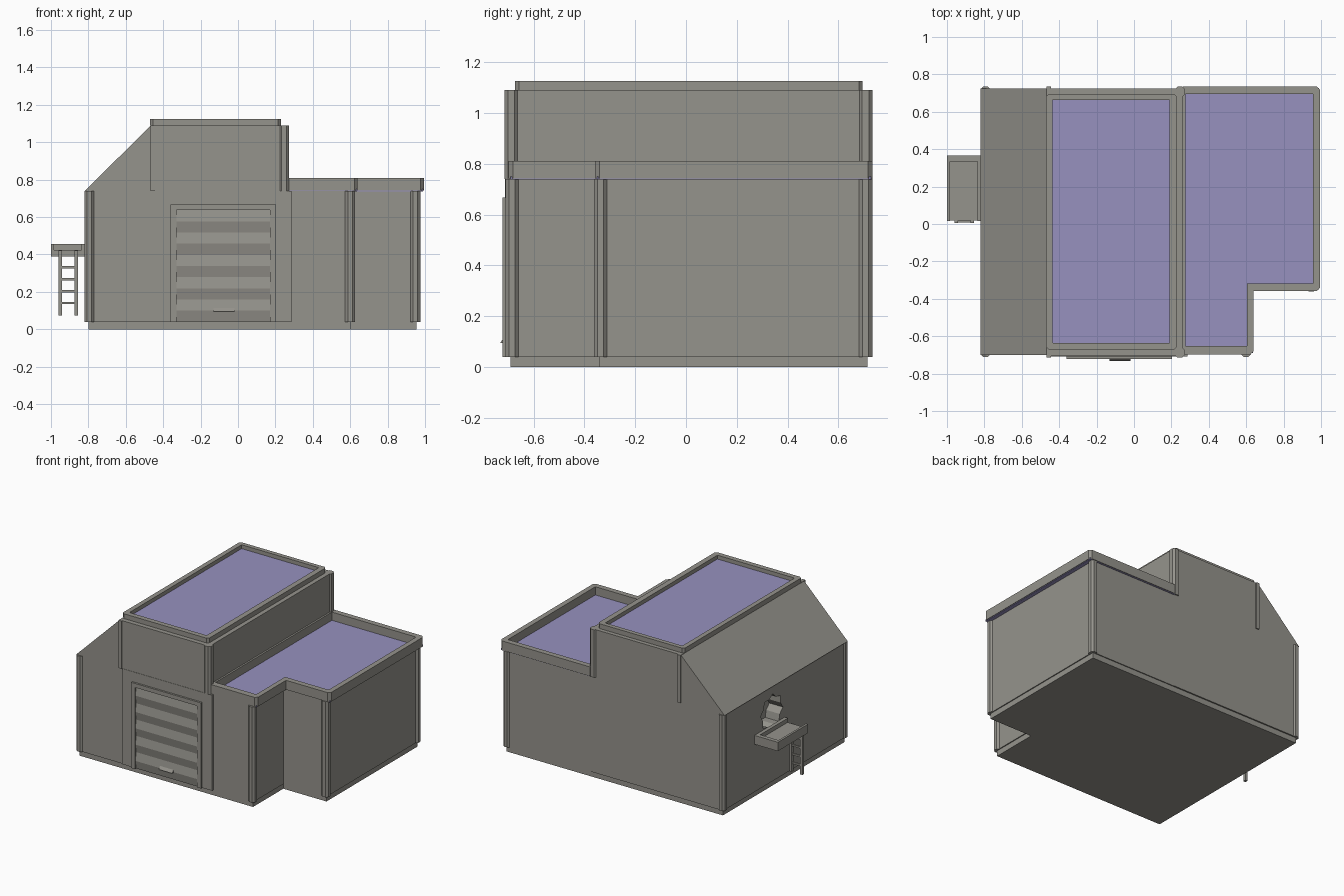
import bpy, bmesh, math
from mathutils import Vector

if "Cube" in bpy.data.objects:
    bpy.data.objects.remove(bpy.data.objects["Cube"])


def material(name, col):
    m = bpy.data.materials.new(name)
    m.diffuse_color = (*col, 1)
    m.use_nodes = True
    m.node_tree.nodes["Principled BSDF"].inputs["Base Color"].default_value = m.diffuse_color
    return m


GREY = material("concrete_grey", (0.30, 0.292, 0.262))
BLUE = material("roof_violet", (0.31, 0.285, 0.52))


def finish(name, bm, mat):
    bmesh.ops.recalc_face_normals(bm, faces=bm.faces)
    me = bpy.data.meshes.new(name)
    bm.to_mesh(me)
    bm.free()
    me.materials.append(mat)
    ob = bpy.data.objects.new(name, me)
    bpy.context.collection.objects.link(ob)
    return ob


def prism(name, pts, axis, a, b, mat=GREY):
    """Extrude a 2D profile along an axis (x: yz points, y: xz points, z: xy points)."""
    def co(p, t):
        return {"x": (t, p[0], p[1]), "y": (p[0], t, p[1]), "z": (p[0], p[1], t)}[axis]
    bm = bmesh.new()
    lo = [bm.verts.new(co(p, a)) for p in pts]
    hi = [bm.verts.new(co(p, b)) for p in pts]
    bm.faces.new(lo)
    bm.faces.new(hi)
    n = len(pts)
    for i in range(n):
        j = (i + 1) % n
        bm.faces.new((lo[i], lo[j], hi[j], hi[i]))
    return finish(name, bm, mat)


def rect(x0, x1, y0, y1, c=0.0):
    if not c:
        return [(x0, y0), (x1, y0), (x1, y1), (x0, y1)]
    return [(x0 + c, y0), (x1 - c, y0), (x1, y0 + c), (x1, y1 - c),
            (x1 - c, y1), (x0 + c, y1), (x0, y1 - c), (x0, y0 + c)]


def box(name, x0, x1, y0, y1, z0, z1, mat=GREY, c=0.0):
    return prism(name, rect(x0, x1, y0, y1, c), "z", z0, z1, mat)


def ring(name, outer, inner, z0, z1):
    """Parapet: closed loop between two outlines with equal point counts."""
    bm = bmesh.new()
    loops = [[bm.verts.new((x, y, z)) for x, y in o]
             for o, z in ((outer, z0), (outer, z1), (inner, z1), (inner, z0))]
    n = len(outer)
    for k in range(4):
        A, B = loops[k], loops[(k + 1) % 4]
        for i in range(n):
            j = (i + 1) % n
            bm.faces.new((A[i], A[j], B[j], B[i]))
    return finish(name, bm, GREY)


def ell(x0, x1, xn, y0, y1, yn):
    """L-shaped outline with a notch in the front right corner."""
    return [(x0, y0), (xn, y0), (xn, yn), (x1, yn), (x1, y1), (x0, y1)]


# plinth and lower walls
prism("plinth", ell(-0.80, 0.955, 0.605, -0.69, 0.715, -0.34), "z", 0, 0.04)
prism("right_wing", ell(0.2, 0.962, 0.612, -0.693, 0.722, -0.347), "z", 0.04, 0.74)

# main hall with sloped left side
hall = prism("main_hall", [(-0.81, 0.04), (0.262, 0.04), (0.262, 1.09), (-0.465, 1.09),
                           (-0.82, 0.74), (-0.81, 0.74)], "y", -0.70, 0.725)

# jagged hole in the left wall, cut with a helper
pts = []
for i in range(16):
    r = 0.13 if i % 2 == 0 else 0.105
    t = math.tau * i / 16 + 0.1
    pts.append((0.165 + r * math.cos(t), 0.55 + r * math.sin(t)))
cutter = prism("hole_cutter", pts, "x", -0.95, -0.70)
cutter.hide_render = True
mod = hall.modifiers.new("hole", "BOOLEAN")
mod.operation = "DIFFERENCE"
mod.solver = "EXACT"
mod.object = cutter
bpy.context.view_layer.objects.active = hall
bpy.ops.object.modifier_apply(modifier="hole")
bpy.data.objects.remove(cutter)

# central front bay, slightly proud of the side bays
box("front_bay", -0.445, 0.285, -0.708, -0.68, 0.04, 0.74)
box("front_bay_upper", -0.465, 0.262, -0.706, -0.68, 0.74, 1.09)

# corner posts
C = 0.014
for n, x0, x1, y0, y1 in (("front_left", -0.82, -0.768, -0.712, -0.66),
                          ("back_left", -0.82, -0.768, 0.682, 0.734),
                          ("front_right", 0.573, 0.625, -0.710, -0.658),
                          ("notch", 0.922, 0.975, -0.362, -0.31),
                          ("back_right", 0.922, 0.975, 0.68, 0.733)):
    box(n + "_post", x0, x1, y0, y1, 0.04, 0.74, c=C)
for n, y0, y1 in (("front", -0.714, -0.66), ("back", 0.678, 0.734)):
    box(n + "_upper_post_right", 0.218, 0.272, y0, y1, 0.74, 1.09, c=C)
    box(n + "_upper_post_left", -0.468, -0.444, y0, y1, 0.74, 1.09)

# upper roof
box("upper_roof", -0.45, 0.21, -0.65, 0.68, 1.085, 1.097, BLUE)
ring("upper_parapet", rect(-0.47, 0.23, -0.672, 0.695, 0.015),
     rect(-0.435, 0.19, -0.635, 0.663, 0.001), 1.09, 1.125)

# lower roof, with a violet underside where it overhangs
prism("lower_roof", ell(0.25, 0.99, 0.635, -0.69, 0.728, -0.35), "z", 0.738, 0.75, BLUE)
k = 0.018
outer = [(0.262, -0.698), (0.64 - k, -0.698), (0.64, -0.698 + k), (0.64, -0.358),
         (0.995 - k, -0.358), (0.995, -0.358 + k), (0.995, 0.734 - k),
         (0.995 - k, 0.734), (0.262, 0.734)]
inner = [(0.275, -0.652), (0.603, -0.652), (0.604, -0.651), (0.604, -0.318),
         (0.956, -0.318), (0.957, -0.317), (0.957, 0.693), (0.956, 0.694), (0.275, 0.694)]
ring("lower_parapet", outer, inner, 0.742, 0.81)

# roller door: frame, folded slats and handle
for n, x0, x1 in (("left", -0.36, -0.328), ("right", 0.172, 0.204)):
    box("door_frame_" + n, x0, x1, -0.722, -0.69, 0.04, 0.667)
box("door_frame_top", -0.328, 0.172, -0.722, -0.69, 0.637, 0.667)
prof = [(-0.70, 0.04)]
step = (0.637 - 0.04) / 10
for i in range(11):
    prof.append((-0.709 if i % 2 == 0 else -0.720, 0.04 + i * step))
prof.append((-0.70, 0.637))
prism("door_slats", prof, "x", -0.328, 0.172)
prism("door_handle", [(-0.705, 0.118), (-0.715, 0.118), (-0.732, 0.094), (-0.705, 0.094)],
      "x", -0.13, -0.02)

# side balcony tray
box("balcony_floor", -0.998, -0.805, 0.018, 0.363, 0.39, 0.425)
box("balcony_rail_left", -1.0, -0.984, 0.015, 0.365, 0.39, 0.455)
box("balcony_rail_back", -0.984, -0.81, 0.335, 0.365, 0.39, 0.455)
box("balcony_rail_wall", -0.836, -0.81, 0.015, 0.335, 0.39, 0.455)

# ladder
for n, x0 in (("left", -0.96), ("right", -0.873)):
    box("ladder_rail_" + n, x0, x0 + 0.018, 0.005, 0.025, 0.075, 0.42)
for i in range(4):
    z = 0.14 + i * 0.064
    box("ladder_rung_%d" % (i + 1), -0.945, -0.87, 0.009, 0.021, z - 0.006, z + 0.006)
